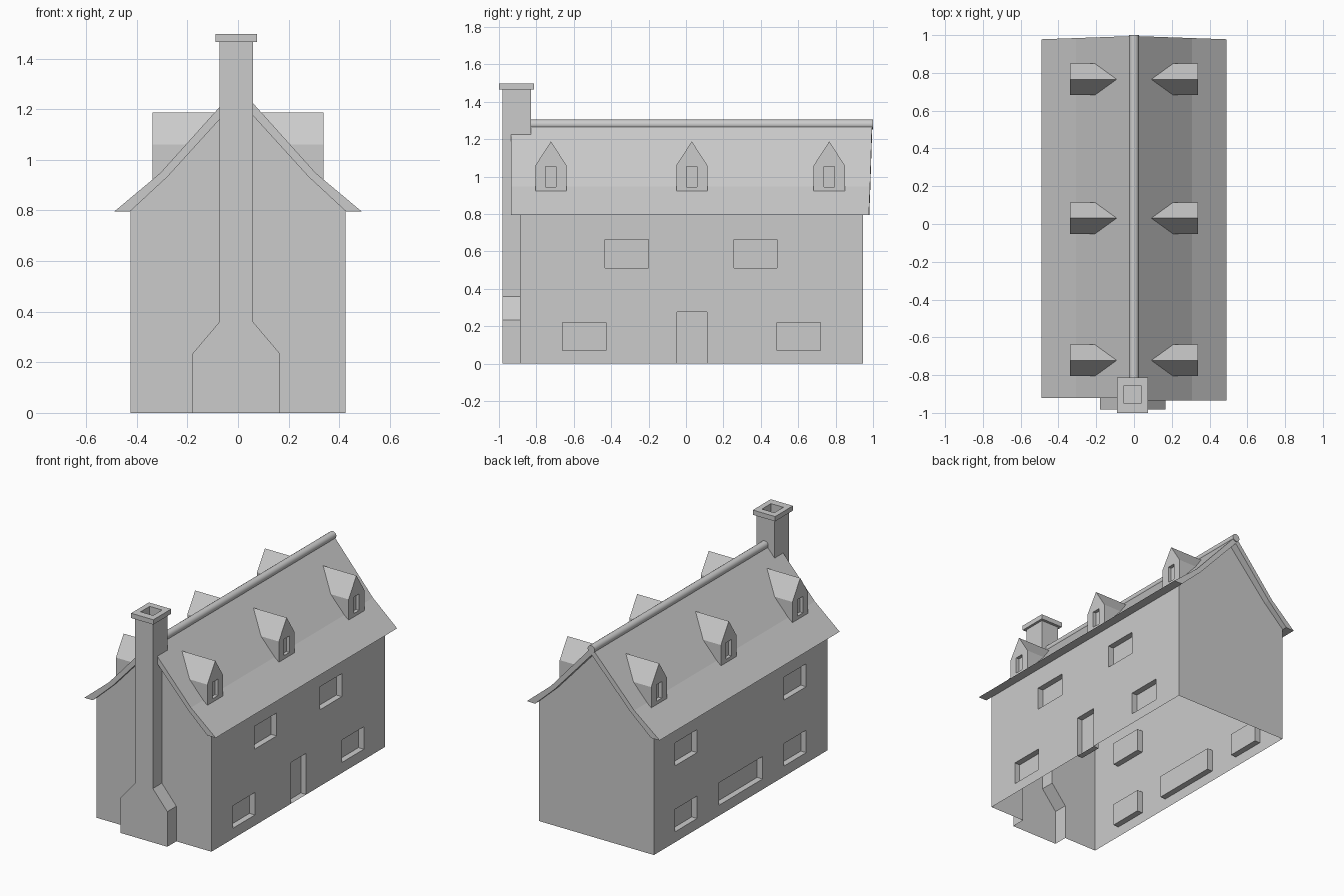
import bpy
import bmesh
from math import pi
from mathutils import Matrix

if "Cube" in bpy.data.objects:
    bpy.data.objects.remove(bpy.data.objects["Cube"], do_unlink=True)

GREY = (0.6, 0.6, 0.6, 1)
stone = bpy.data.materials.new("plain_grey")
stone.use_nodes = True
stone.diffuse_color = GREY
stone.node_tree.nodes["Principled BSDF"].inputs["Base Color"].default_value = GREY

WALL_X, FRONT_Y, BACK_Y, EAVE_Z = 0.425, -0.887, 0.945, 0.81


def finish(bm, name):
    mesh = bpy.data.meshes.new(name)
    bm.to_mesh(mesh)
    bm.free()
    mesh.materials.append(stone)
    obj = bpy.data.objects.new(name, mesh)
    bpy.context.collection.objects.link(obj)
    return obj


def add_faces(bm, points, faces):
    verts = [bm.verts.new(p) for p in points]
    for f in faces:
        bm.faces.new([verts[i] for i in f])


def side_wall(name, side, openings):
    """Wall on a grid of opening edges, with each opening sunk inwards."""
    bm = bmesh.new()
    ys = sorted({FRONT_Y, BACK_Y} | {v for o in openings for v in o[:2]})
    zs = sorted({0, EAVE_Z} | {v for o in openings for v in o[2:]})
    grid = [[bm.verts.new((side * WALL_X, y, z)) for z in zs] for y in ys]
    for i in range(len(ys) - 1):
        for j in range(len(zs) - 1):
            q = [grid[i][j], grid[i + 1][j], grid[i + 1][j + 1], grid[i][j + 1]]
            bm.faces.new(q if side > 0 else q[::-1])
    bm.normal_update()
    for y0, y1, z0, z1 in openings:
        cells = []
        for f in bm.faces:
            c = f.calc_center_median()
            if y0 < c.y < y1 and z0 < c.z < z1 and abs(f.normal.x) > 0.9:
                cells.append(f)
        ext = bmesh.ops.extrude_face_region(bm, geom=cells)["geom"]
        moved = [v for v in ext if isinstance(v, bmesh.types.BMVert)]
        bmesh.ops.translate(bm, verts=moved, vec=(-side * 0.04, 0, 0))
        bmesh.ops.delete(bm, geom=[f for f in cells if f.is_valid], context="FACES")
    return finish(bm, name)


# Long walls with sunken windows and a door
LOW, HIGH = (0.07, 0.22), (0.51, 0.663)
side_wall("door_wall", 1, [
    (-0.66, -0.428, *LOW), (0.487, 0.72, *LOW),
    (-0.433, -0.2, *HIGH), (0.257, 0.487, *HIGH),
    (-0.048, 0.112, 0, 0.275)])
side_wall("window_wall", -1, [
    (-0.66, -0.425, *LOW), (0.49, 0.725, *LOW), (-0.2, 0.26, *LOW),
    (-0.66, -0.425, *HIGH), (0.49, 0.725, *HIGH)])

# Back gable
half_gable = [(WALL_X, 0), (WALL_X, EAVE_Z), (0.28, 0.945), (0, 1.26)]
outline = half_gable + [(-x, z) for x, z in half_gable[-2::-1]]
bm = bmesh.new()
add_faces(bm, [(x, BACK_Y, z) for x, z in outline], [range(len(outline))])
finish(bm, "back_gable")

# Front gable, open behind the chimney
base_l, base_r, shaft_l, shaft_r = -0.18, 0.166, -0.073, 0.059
bm = bmesh.new()
for s, base, shaft in ((1, base_r, shaft_r), (-1, base_l, shaft_l)):
    half = [(base, 0), (s * WALL_X, 0), (s * WALL_X, EAVE_Z), (s * 0.28, 0.945),
            (shaft, 1.2), (shaft, 0.36), (base, 0.234)]
    add_faces(bm, [(x, FRONT_Y, z) for x, z in half[::s]], [range(len(half))])
finish(bm, "front_gable")

# Chimney breast: hollow front and sides
breast = [(base_l, 0), (base_r, 0), (base_r, 0.234), (shaft_r, 0.36),
          (shaft_r, 1.25), (shaft_l, 1.25), (shaft_l, 0.36), (base_l, 0.234)]
n = len(breast)
bm = bmesh.new()
add_faces(bm, [(x, y, z) for y in (-0.982, FRONT_Y) for x, z in breast],
          [range(n)] + [(i, i + n, (i + 1) % n + n, (i + 1) % n)
                        for i in range(1, n) if i != 4])
finish(bm, "chimney_breast")

# Chimney stack, cap and flue as a loft of rectangles
stack = (shaft_l, shaft_r, -0.982, -0.83)
cap = (-0.089, 0.075, -1.0, -0.812)
flue = (-0.053, 0.038, -0.95, -0.855)
levels = [(stack, 1.15), (stack, 1.465), (cap, 1.465), (cap, 1.497),
          (flue, 1.497), (flue, 1.35)]
pts = []
for (x0, x1, y0, y1), z in levels:
    pts += [(x0, y0, z), (x1, y0, z), (x1, y1, z), (x0, y1, z)]
faces = [(4 * k + i, 4 * k + (i + 1) % 4, 4 * k + 4 + (i + 1) % 4, 4 * k + 4 + i)
         for k in range(len(levels) - 1) for i in range(4)]
last = 4 * len(levels) - 4
bm = bmesh.new()
add_faces(bm, pts, faces + [range(last, last + 4)])
finish(bm, "chimney_stack")

# Roof: bent slab on each side, back edge leaning out to the ridge
section = [(0, 1.29), (0.307, 0.948), (0.49, 0.795), (0.428, 0.795), (0.28, 0.932), (0, 1.24)]
n = len(section)
bm = bmesh.new()
for s in (1, -1):
    front = [(s * x, -0.935 if s > 0 else -0.92, z) for x, z in section]
    back = [(s * x, 0.995 - 0.035 * x, z) for x, z in section]
    add_faces(bm, front + back,
              [(i, i + 1, i + 1 + n, i + n) for i in range(n - 1)]
              + [(k, k + 1, n - 2 - k, n - 1 - k) for k in (0, 1)]
              + [(k + n, n - 1 - k + n, n - 2 - k + n, k + 1 + n) for k in (0, 1)])
bmesh.ops.remove_doubles(bm, verts=bm.verts, dist=0.0001)
bmesh.ops.recalc_face_normals(bm, faces=bm.faces)
finish(bm, "roof")

# Round ridge roll
bm = bmesh.new()
bmesh.ops.create_cone(bm, cap_ends=True, segments=16, radius1=0.026, radius2=0.026,
                      depth=1.83, matrix=Matrix.Translation((0, 0.085, 1.279))
                      @ Matrix.Rotation(pi / 2, 4, "X"))
for f in bm.faces:
    f.smooth = len(f.verts) == 4
finish(bm, "ridge_roll")


# Dormers with a sunken slot window
def dormer(name, side, yc):
    w, sill, shoulder, peak = 0.083, 0.92, 1.06, 1.188
    shape = [(-w, sill), (w, sill), (w, shoulder), (0, peak), (-w, shoulder)]
    slot = [(-0.028, 0.945), (0.028, 0.945), (0.028, 1.055), (-0.028, 1.055)]
    depth = [0.315, 0.315, 0.19, 0.08, 0.19]
    pts = [(0.338, y, z) for y, z in shape]
    pts += [(d, y, z) for d, (y, z) in zip(depth, shape)]
    pts += [(x, y, z) for x in (0.338, 0.315) for y, z in slot]
    faces = [(i, i + 5, (i + 1) % 5 + 5, (i + 1) % 5) for i in range(5)]
    faces += [(0, 1, 11, 10), (1, 2, 12, 11), (2, 3, 4, 13, 12), (4, 0, 10, 13)]
    faces += [(10 + i, 10 + (i + 1) % 4, 14 + (i + 1) % 4, 14 + i) for i in range(4)]
    faces += [range(14, 18)]
    bm = bmesh.new()
    add_faces(bm, [(side * x, yc + y, z) for x, y, z in pts],
              [list(f)[::side] for f in faces])
    finish(bm, name)


for side, label in ((1, "left"), (-1, "right")):
    for place, y in (("front", -0.722), ("middle", 0.031), ("back", 0.766)):
        dormer(f"dormer_{place}_{label}", side, y)
